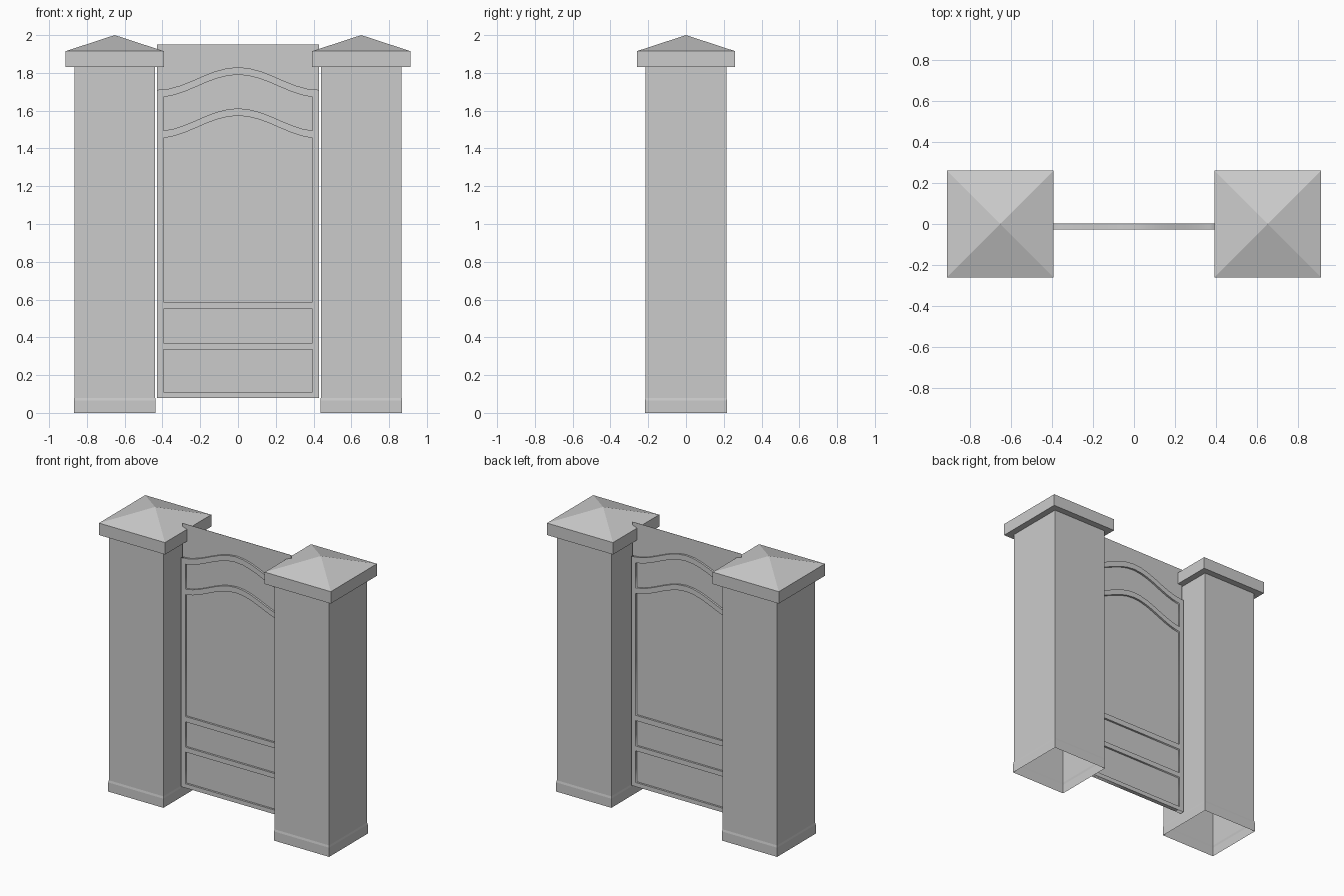
import bpy, bmesh, math

if "Cube" in bpy.data.objects:
    bpy.data.objects.remove(bpy.data.objects["Cube"])

grey = bpy.data.materials.new("plain grey")
grey.use_nodes = True
grey.diffuse_color = (0.6, 0.6, 0.6, 1)
grey.node_tree.nodes["Principled BSDF"].inputs["Base Color"].default_value = grey.diffuse_color

GATE_Y = -0.012
GATE_HALF = 0.428
HOLE_HALF = 0.395


def add_object(name, data):
    obj = bpy.data.objects.new(name, data)
    bpy.context.collection.objects.link(obj)
    data.materials.append(grey)
    return obj


def square_stack(name, x, levels, close_bottom):
    """Loft square rings given as (half width, z); zero width makes a point."""
    bm = bmesh.new()
    previous = None
    for half, z in levels:
        if half == 0:
            tip = bm.verts.new((x, 0, z))
            for i in range(4):
                bm.faces.new((previous[i], previous[(i + 1) % 4], tip))
            continue
        ring = [bm.verts.new((x + sx * half, sy * half, z))
                for sx, sy in ((-1, -1), (1, -1), (1, 1), (-1, 1))]
        if previous:
            for i in range(4):
                j = (i + 1) % 4
                bm.faces.new((previous[i], previous[j], ring[j], ring[i]))
        elif close_bottom:
            bm.faces.new(ring[::-1])
        previous = ring
    mesh = bpy.data.meshes.new(name)
    bm.to_mesh(mesh)
    bm.free()
    return add_object(name, mesh)


def panel_edge(half, z, arched, steps=14):
    """Left-to-right edge, straight or with a gentle bell-shaped arch."""
    if not arched:
        return [(-half, z), (half, z)]
    xs = [-half + 2 * half * i / steps for i in range(steps + 1)]
    return [(x, z + 0.06 * (1 + math.cos(math.pi * x / GATE_HALF))) for x in xs]


# Pillars, open underneath, with pyramid caps
for side, x in (("left", 0.6525), ("right", -0.6525)):
    square_stack(side + "_pillar", x,
                 [(0.217, 0), (0.217, 0.065), (0.214, 0.08), (0.214, 1.83)], False)
    square_stack(side + "_cap", x, [(0.26, 1.83), (0.26, 1.915), (0, 2)], True)

# Gate frame: outline followed by its openings (bottom, top, bottom arch, top arch)
outlines = [
    (GATE_HALF, 0.08, 1.71, False, True),
    (HOLE_HALF, 0.11, 0.335, False, False),
    (HOLE_HALF, 0.37, 0.55, False, False),
    (HOLE_HALF, 0.588, 1.453, False, True),
    (HOLE_HALF, 1.492, 1.67, True, True),
]
curve = bpy.data.curves.new("gate_frame", "CURVE")
curve.dimensions = "2D"
curve.fill_mode = "BOTH"
curve.extrude = 0.015
for half, low, high, low_arch, high_arch in outlines:
    points = panel_edge(half, low, low_arch) + panel_edge(half, high, high_arch)[::-1]
    spline = curve.splines.new("POLY")
    spline.points.add(len(points) - 1)
    for point, (px, pz) in zip(spline.points, points):
        point.co = (px, pz, 0, 1)
    spline.use_cyclic_u = True
frame = add_object("gate_frame", curve)
frame.rotation_euler.x = math.pi / 2
frame.location.y = GATE_Y
bpy.ops.object.select_all(action="DESELECT")
frame.select_set(True)
bpy.context.view_layer.objects.active = frame
bpy.ops.object.convert(target="MESH")

# Thin sheet running through the middle of the frame
bm = bmesh.new()
bmesh.ops.create_cube(bm, size=1)
for v in bm.verts:
    v.co = (v.co.x * 2 * GATE_HALF, GATE_Y + v.co.y * 0.002, 1.015 + v.co.z * 1.87)
mesh = bpy.data.meshes.new("gate_panel")
bm.to_mesh(mesh)
bm.free()
add_object("gate_panel", mesh)
